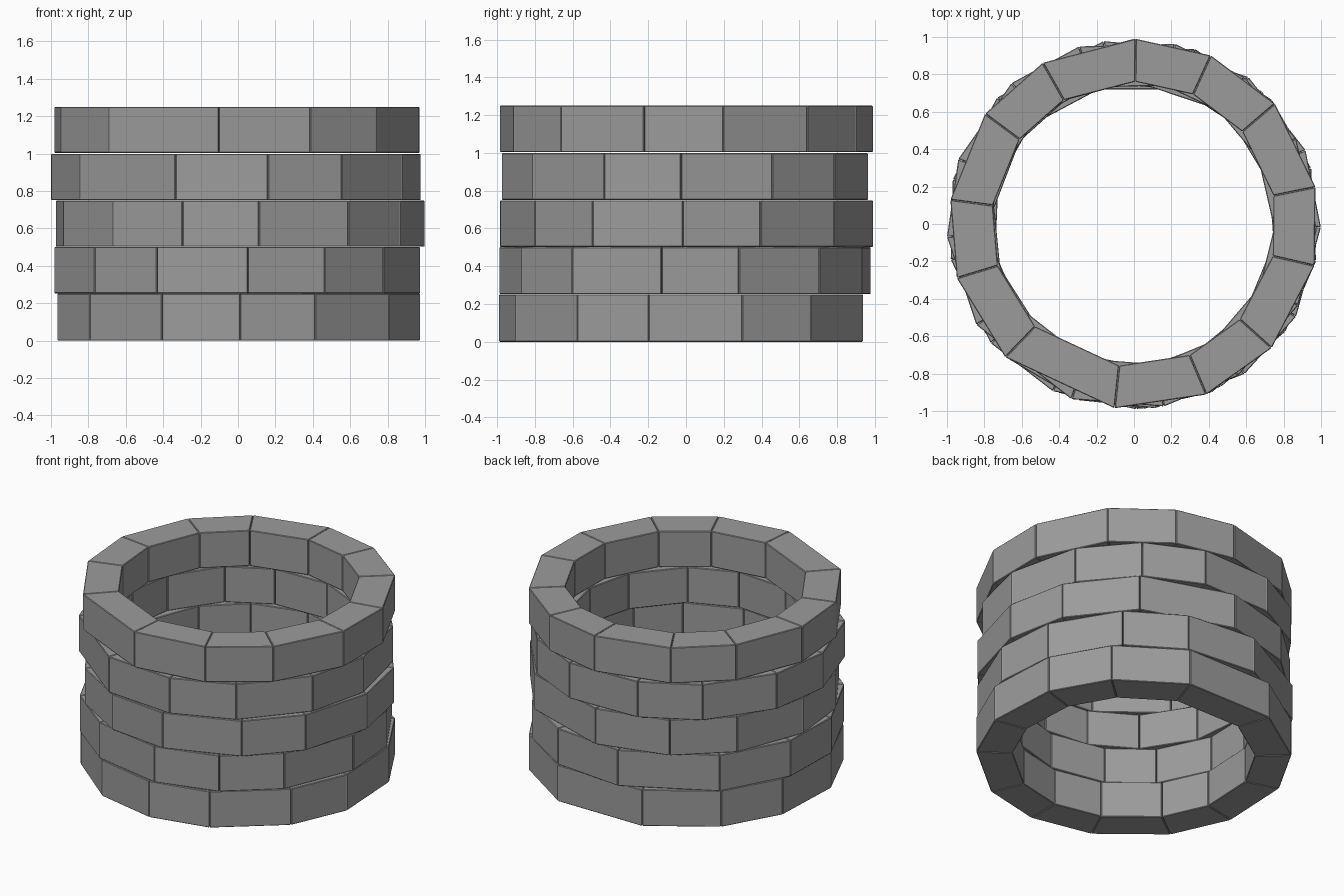
import bpy, bmesh
from math import cos, sin, radians

if "Cube" in bpy.data.objects:
    bpy.data.objects.remove(bpy.data.objects["Cube"])

R_OUT, R_IN, GAP = 0.990, 0.761, 0.001

# Block widths (degrees) going counter-clockwise, starting with the widest block
PATTERN = [38, 29, 25, 29, 24.5, 29, 25, 24, 30, 24, 29, 24.5, 29]

# Courses: bottom z, top z, start angle of the widest block, x shift
COURSES = [
    (0.000, 0.251, 71, 0.003),
    (0.252, 0.501, 99, -0.008),
    (0.502, 0.749, 52.5, 0.009),
    (0.751, 0.998, -147, -0.012),
    (1.004, 1.250, -134, 0.0),
]

# Dark grey stone
stone = bpy.data.materials.new("dark_stone")
stone.diffuse_color = (0.33, 0.33, 0.33, 1)
stone.use_nodes = True
stone.node_tree.nodes["Principled BSDF"].inputs["Base Color"].default_value = stone.diffuse_color


def add_block(bm, a0, a1, z0, z1, dx):
    """Wedge-shaped stone between two joint angles, with a thin mortar gap."""
    ring = []
    for r, a, side in ((R_IN, a0, 1), (R_OUT, a0, 1), (R_OUT, a1, -1), (R_IN, a1, -1)):
        t = radians(a)
        ring.append((r * cos(t) - side * GAP * sin(t) + dx,
                     r * sin(t) + side * GAP * cos(t)))
    low = [bm.verts.new((x, y, z0)) for x, y in ring]
    top = [bm.verts.new((x, y, z1)) for x, y in ring]
    bm.faces.new(low[::-1])
    bm.faces.new(top)
    for i in range(4):
        j = (i + 1) % 4
        bm.faces.new((low[i], low[j], top[j], top[i]))


# Stone courses stacked with staggered joints
for n, (z0, z1, start, dx) in enumerate(COURSES, 1):
    bm = bmesh.new()
    scale = 360 / sum(PATTERN)
    a = start
    for w in PATTERN:
        add_block(bm, a, a + w * scale, z0, z1, dx)
        a += w * scale
    # Slightly worn edges
    bmesh.ops.bevel(bm, geom=bm.edges[:], offset=0.004, segments=1, affect='EDGES')
    bmesh.ops.recalc_face_normals(bm, faces=bm.faces[:])
    mesh = bpy.data.meshes.new(f"stone_course_{n}")
    bm.to_mesh(mesh)
    bm.free()
    mesh.materials.append(stone)
    bpy.context.collection.objects.link(bpy.data.objects.new(f"stone_course_{n}", mesh))
